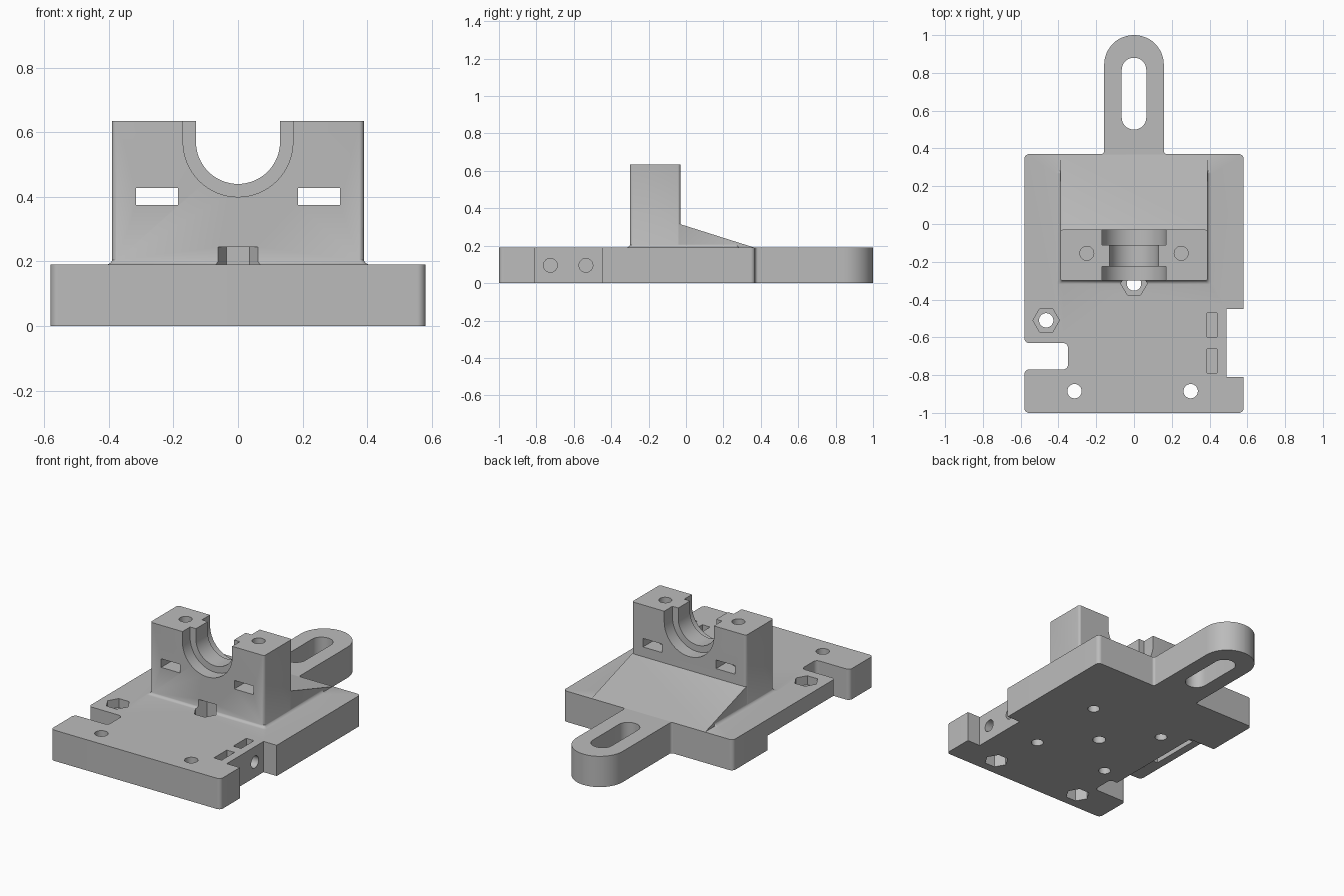
import bpy, bmesh, math
from mathutils import Vector

if "Cube" in bpy.data.objects:
    bpy.data.objects.remove(bpy.data.objects["Cube"], do_unlink=True)

grey = bpy.data.materials.new("light grey")
grey.use_nodes = True
colour = (0.5, 0.5, 0.5, 1)
grey.diffuse_color = colour
grey.node_tree.nodes["Principled BSDF"].inputs["Base Color"].default_value = colour


def finish(name, bm):
    bmesh.ops.recalc_face_normals(bm, faces=bm.faces[:])
    mesh = bpy.data.meshes.new(name)
    bm.to_mesh(mesh)
    bm.free()
    mesh.materials.append(grey)
    ob = bpy.data.objects.new(name, mesh)
    bpy.context.collection.objects.link(ob)
    return ob


def rounded(points, steps=6):
    """Outline from (x, y, corner radius) points."""
    out = []
    for i, (x, y, r) in enumerate(points):
        p = Vector((x, y))
        if r == 0:
            out.append(p)
            continue
        a = (Vector(points[i - 1][:2]) - p).normalized()
        b = (Vector(points[(i + 1) % len(points)][:2]) - p).normalized()
        c = p + (a + b) * r
        for k in range(steps + 1):
            t = k / steps * math.pi / 2
            out.append(c - b * r * math.cos(t) - a * r * math.sin(t))
    return out


def prism(name, outline, lo, hi, axis="z"):
    """Extrude a 2D outline along an axis."""
    place = {"z": lambda u, v, w: (u, v, w),
             "y": lambda u, v, w: (u, w, v),
             "x": lambda u, v, w: (w, u, v)}[axis]
    bm = bmesh.new()
    face = bm.faces.new([bm.verts.new(place(p[0], p[1], lo)) for p in outline])
    ext = bmesh.ops.extrude_face_region(bm, geom=[face])
    moved = [v for v in ext["geom"] if isinstance(v, bmesh.types.BMVert)]
    bmesh.ops.translate(bm, verts=moved, vec=place(0, 0, hi - lo))
    return finish(name, bm)


def rect(u0, u1, v0, v1, r=0):
    return rounded([(u0, v0, r), (u1, v0, r), (u1, v1, r), (u0, v1, r)], 12 if r > 0.05 else 5)


def ring(u, v, r, n=32):
    return [(u + r * math.cos(k * math.tau / n), v + r * math.sin(k * math.tau / n)) for k in range(n)]


def combine(target, tool, operation):
    mod = target.modifiers.new("combine", "BOOLEAN")
    mod.operation, mod.solver, mod.object = operation, "EXACT", tool
    bpy.context.view_layer.objects.active = target
    bpy.ops.object.modifier_apply(modifier=mod.name)
    bpy.data.objects.remove(tool, do_unlink=True)


def cut(*args):
    combine(body, prism("cutter", *args), "DIFFERENCE")


# Base plate with side notches and a rounded tongue
E, F, T, B = 0.58, 0.025, 0.158, 0.37
body = prism("mounting_bracket", rounded([
    (-E, -1, F), (E, -1, F), (E, -0.81, 0), (0.49, -0.81, 0), (0.49, -0.45, 0), (E, -0.45, 0),
    (E, B, F), (T, B, 0.015), (T, 1, 0.157), (-T, 1, 0.157), (-T, B, 0.015), (-E, B, F),
    (-E, -0.63, F), (-0.35, -0.63, F), (-0.35, -0.77, F), (-E, -0.77, F)], 12), 0, 0.19)

# Saddle block and the ramp behind it
W = 0.39
combine(body, prism("block", rect(-W, W, -0.3, -0.03, 0.015), 0.1, 0.635), "UNION")
combine(body, prism("ramp", [(-0.2, 0.1), (0.335, 0.1), (0.365, 0.19), (-0.03, 0.315), (-0.2, 0.315)],
                    -W + 0.001, W - 0.001, "x"), "UNION")

# Concave fillet around the block foot
bm = bmesh.new()
loops = []
for k in range(-1, 6):
    t = max(k, 0) / 5 * math.pi / 2
    o = 0.022 * (1 - math.sin(t)) - 0.002
    z = 0.15 if k < 0 else 0.19 + 0.022 * (1 - math.cos(t))
    loops.append([bm.verts.new((p[0], p[1], z)) for p in rect(-W - o, W + o, -0.3 - o, 0.28, 0.014)])
for a, b in zip(loops, loops[1:]):
    for i in range(len(a)):
        j = (i + 1) % len(a)
        bm.faces.new((a[i], a[j], b[j], b[i]))
bm.faces.new(loops[0])
bm.faces.new(loops[-1])
combine(body, finish("fillet", bm), "UNION")


# Stepped half-round saddle
def saddle(r):
    arc = [(r * math.cos(k * math.pi / 32), 0.57 - r * math.sin(k * math.pi / 32)) for k in range(33)]
    return arc + [(-r, 0.8), (r, 0.8)]


cut(saddle(0.13), -0.5, 0.1, "y")
cut(saddle(0.17), -0.5, -0.225, "y")
cut(saddle(0.17), -0.11, 0.1, "y")

# Clamp bolt holes and nut slots in the block, blind holes beneath
for s in (-1, 1):
    cut(ring(s * 0.25, -0.155, 0.037), 0.33, 0.8)
    cut(rect(s * 0.25 - 0.065, s * 0.25 + 0.065, 0.375, 0.428), -0.5, 0.2, "y")
    for y in (-0.06, -0.57):
        cut(ring(s * 0.255, y, 0.035), -0.1, 0.12)

# Tongue slot
cut(rect(-0.065, 0.065, 0.5, 0.88, 0.064), -0.1, 0.4)

# Underside relief on the right edge, with a shallow pocket
cut(rect(-0.7, -0.4, -0.7, 0.03), -0.1, 0.09)
cut(rect(-0.53, -0.47, -0.42, -0.1), 0.05, 0.125)

# Through holes with hexagonal nut pockets
for x, y, lo, hi in ((0, -0.315, 0.1, 0.245), (-0.465, -0.51, 0.135, 0.3),
                     (-0.315, -0.885, -0.1, 0.08), (0.3, -0.885, -0.1, 0.08)):
    cut(ring(x, y, 0.07, 6), lo, hi)
    cut(ring(x, y, 0.038), -0.2, 0.22)

# Side bolt holes and their nut slots
for y in (-0.725, -0.535):
    cut(ring(y, 0.095, 0.037), 0.3, 0.7, "x")
    cut(rect(0.387, 0.44, y - 0.063, y + 0.063), 0.04, 0.3)

bpy.ops.object.select_all(action="DESELECT")
body.select_set(True)
bpy.context.view_layer.objects.active = body
bpy.ops.object.shade_smooth_by_angle(angle=math.radians(30))
